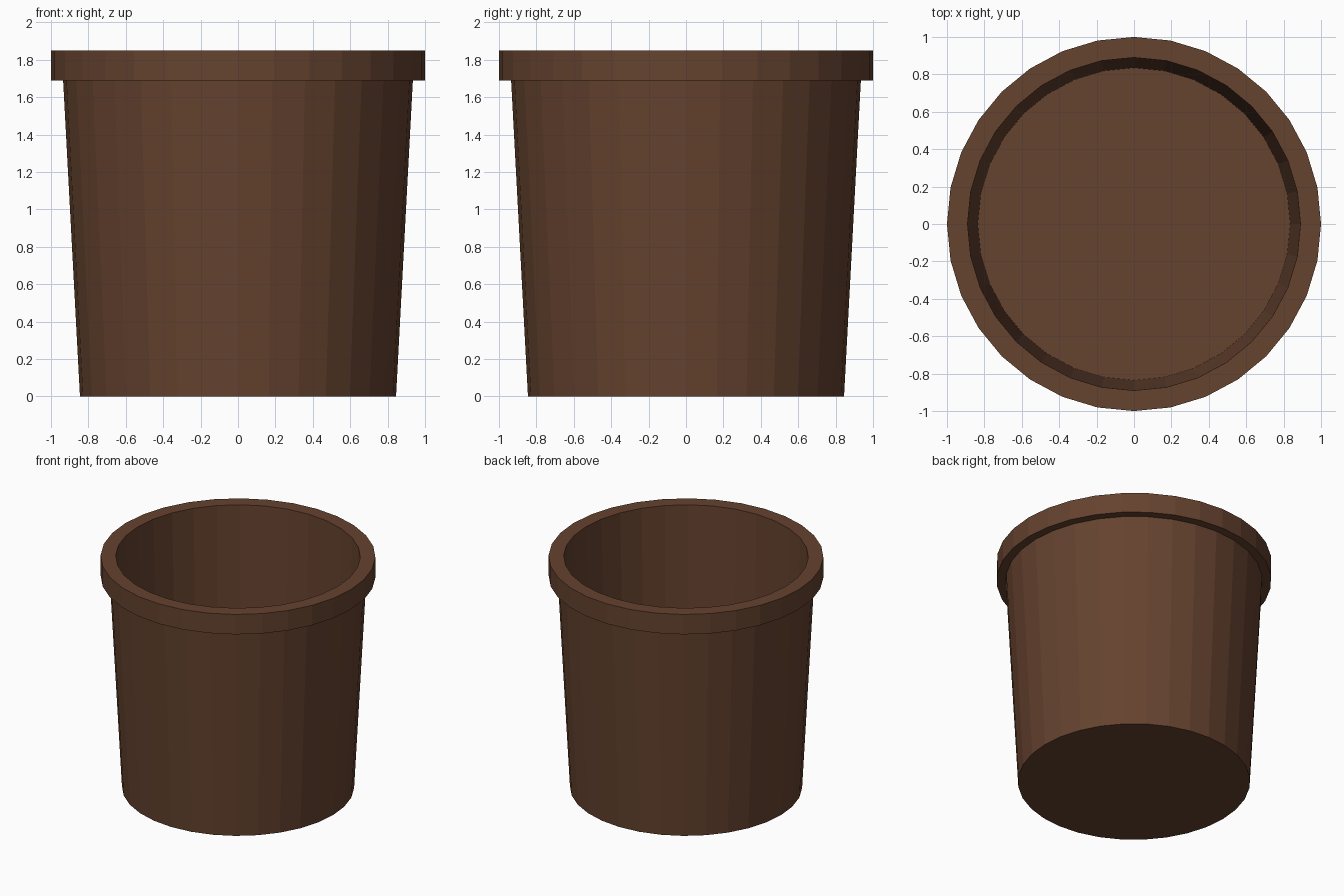
import bpy, bmesh
from math import cos, sin, tau

if "Cube" in bpy.data.objects:
    bpy.data.objects.remove(bpy.data.objects["Cube"])

SIDES = 32

# Pot profile (radius, z): outer wall, stepped rim, inner wall, floor
PROFILE = [(0.845, 0.0), (0.935, 1.69), (1.0, 1.69), (1.0, 1.85),
           (0.89, 1.85), (0.835, 0.03)]

brown = bpy.data.materials.new("brown_clay")
brown.diffuse_color = (0.13, 0.055, 0.028, 1)
brown.use_nodes = True
brown.node_tree.nodes["Principled BSDF"].inputs["Base Color"].default_value = brown.diffuse_color


def lathe(name, profile, material):
    """Revolve a profile about z and cap both ends with flat discs."""
    bm = bmesh.new()
    rings = [[bm.verts.new((r * cos(tau * i / SIDES), r * sin(tau * i / SIDES), z))
              for i in range(SIDES)] for r, z in profile]
    for low, high in zip(rings, rings[1:]):
        for i in range(SIDES):
            j = (i + 1) % SIDES
            bm.faces.new((low[i], low[j], high[j], high[i]))
    bm.faces.new(rings[0][::-1])
    bm.faces.new(rings[-1])
    mesh = bpy.data.meshes.new(name)
    bm.to_mesh(mesh)
    bm.free()
    mesh.materials.append(material)
    obj = bpy.data.objects.new(name, mesh)
    bpy.context.collection.objects.link(obj)
    return obj


# Tapered open pot with a thick rim
lathe("pot", PROFILE, brown)
